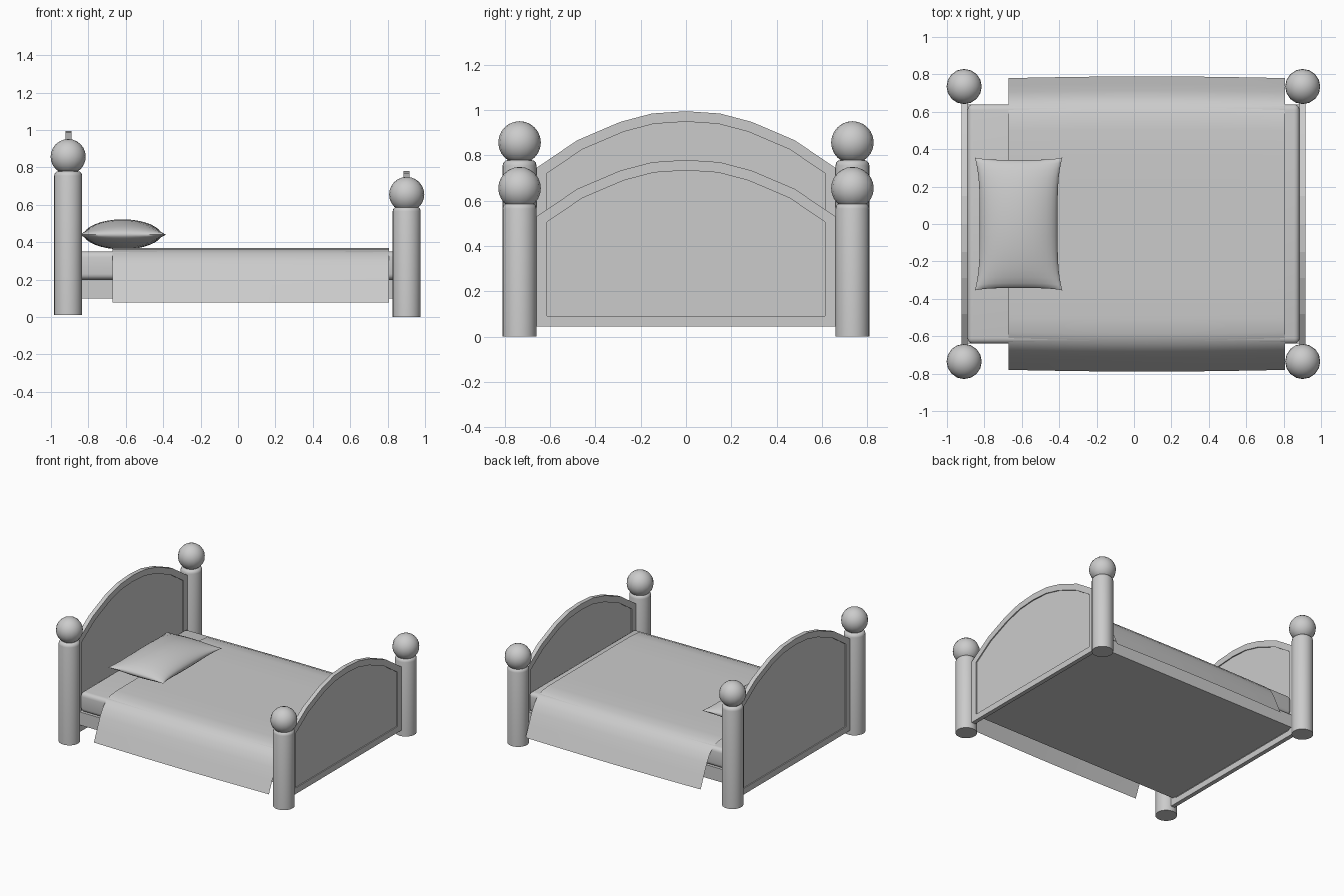
import bpy, bmesh, math
from mathutils import Matrix, Vector

cube = bpy.data.objects.get("Cube")
if cube:
    bpy.data.objects.remove(cube, do_unlink=True)

GREY = (0.6, 0.6, 0.6, 1)
mat = bpy.data.materials.new("plain grey")
mat.use_nodes = True
mat.diffuse_color = GREY
mat.node_tree.nodes["Principled BSDF"].inputs["Base Color"].default_value = GREY


def finish(name, bm, smooth=True, angle=40):
    bmesh.ops.recalc_face_normals(bm, faces=bm.faces[:])
    mesh = bpy.data.meshes.new(name)
    bm.to_mesh(mesh)
    bm.free()
    mesh.materials.append(mat)
    obj = bpy.data.objects.new(name, mesh)
    bpy.context.collection.objects.link(obj)
    if smooth:
        bpy.ops.object.select_all(action="DESELECT")
        obj.select_set(True)
        bpy.context.view_layer.objects.active = obj
        bpy.ops.object.shade_smooth_by_angle(angle=math.radians(angle))
    return obj


def box(name, lo, hi, bevel=0):
    lo, hi = Vector(lo), Vector(hi)
    bm = bmesh.new()
    bmesh.ops.create_cube(bm, size=1, matrix=Matrix.Translation((lo + hi) / 2)
                          @ Matrix.Diagonal((*(hi - lo), 1)))
    if bevel:
        bmesh.ops.bevel(bm, geom=bm.edges[:], offset=bevel, segments=4,
                        profile=0.5, affect="EDGES")
    return finish(name, bm, bool(bevel))


def post(name, x, y, bottom, top, ball_z):
    # Round post with a softened shoulder
    bm = bmesh.new()
    bmesh.ops.create_cone(bm, cap_ends=True, segments=24, radius1=0.075, radius2=0.075,
                          depth=top - bottom,
                          matrix=Matrix.Translation((x, y, (top + bottom) / 2)))
    rim = [e for e in bm.edges if all(v.co.z > top - 0.001 for v in e.verts)]
    bmesh.ops.bevel(bm, geom=rim, offset=0.025, segments=3, profile=0.5, affect="EDGES")
    finish(name, bm)
    # Ball on top
    bm = bmesh.new()
    bmesh.ops.create_uvsphere(bm, u_segments=16, v_segments=12, radius=0.094,
                              matrix=Matrix.Translation((x, y, ball_z)))
    finish(name + "_ball", bm)


def board(name, x, drop):
    # Arched panel with a recessed field on both faces
    arch = [(0.66, 0.745), (0.48, 0.867), (0.29, 0.948), (0.15, 0.985)]
    top = arch + [(0, 0.995)] + [(-y, z) for y, z in reversed(arch)]
    outline = [(-0.66, 0.045), (0.66, 0.045)] + [(y, z - drop) for y, z in top]
    bm = bmesh.new()
    face = bm.faces.new([bm.verts.new((x - 0.016, y, z)) for y, z in outline])
    ext = bmesh.ops.extrude_face_region(bm, geom=[face], use_keep_orig=True)
    moved = [v for v in ext["geom"] if isinstance(v, bmesh.types.BMVert)]
    bmesh.ops.translate(bm, verts=moved, vec=(0.032, 0, 0))
    bmesh.ops.recalc_face_normals(bm, faces=bm.faces[:])
    caps = [f for f in bm.faces if abs(f.normal.x) > 0.9]
    bmesh.ops.inset_region(bm, faces=caps, thickness=0.046, use_even_offset=True)
    for f in caps:
        inward = f.normal * -0.008
        ring = bmesh.ops.extrude_discrete_faces(bm, faces=[f])["faces"][0]
        bmesh.ops.translate(bm, verts=ring.verts[:], vec=inward)
    finish(name, bm, False)


# Posts and end boards
for side, y in (("left", 0.735), ("right", -0.735)):
    post("head_post_" + side, -0.908, y, 0.01, 0.78, 0.857)
    post("foot_post_" + side, 0.902, y, 0.0, 0.59, 0.655)
board("headboard", -0.905, 0)
board("footboard", 0.9, 0.215)

# Base and mattress
box("bed_base", (-0.895, -0.64, 0.1), (0.89, 0.64, 0.2))
box("mattress", (-0.89, -0.64, 0.2), (0.885, 0.64, 0.35), 0.03)

# Blanket: a thin sheet draped over both sides
half = [(0.0, 0.37), (0.3, 0.37), (0.5, 0.369), (0.58, 0.362), (0.635, 0.34),
        (0.675, 0.3), (0.705, 0.25), (0.74, 0.17), (0.78, 0.078)]
profile = [(-y, z) for y, z in reversed(half[1:])] + half
bm = bmesh.new()
rows = []
STEPS = 8
for i in range(STEPS + 1):
    t = i / STEPS
    swell = 1 + 0.012 * math.sin(math.pi * t)
    rows.append([bm.verts.new((-0.67 + 1.477 * t, y * swell, z)) for y, z in profile])
for a, b in zip(rows, rows[1:]):
    for j in range(len(profile) - 1):
        bm.faces.new((a[j], b[j], b[j + 1], a[j + 1]))
blanket = finish("blanket", bm, True, 60)
if blanket.data.polygons[len(half) - 2].normal.z < 0:
    blanket.data.flip_normals()

# Pillow: two puffed grids meeting at a seam, with sides drawn in between the corners
bm = bmesh.new()
N = 16
for sign in (1, -1):
    bulge = 0.082 if sign > 0 else 0.079
    grid = []
    for i in range(N + 1):
        u = -math.cos(math.pi * i / N)
        row = []
        for j in range(N + 1):
            v = -math.cos(math.pi * j / N)
            x = -0.617 + 0.234 * u * (1 - 0.11 * (1 - v ** 4))
            y = 0.355 * v * (1 - 0.035 * (1 - u ** 4))
            puff = max(0, (1 - u * u) * (1 - v * v)) ** 0.55
            row.append(bm.verts.new((x, y, 0.44 + sign * bulge * puff)))
        grid.append(row)
    for i in range(N):
        for j in range(N):
            bm.faces.new((grid[i][j], grid[i + 1][j], grid[i + 1][j + 1], grid[i][j + 1]))
bmesh.ops.remove_doubles(bm, verts=bm.verts[:], dist=0.0001)
finish("pillow", bm, True, 60)
